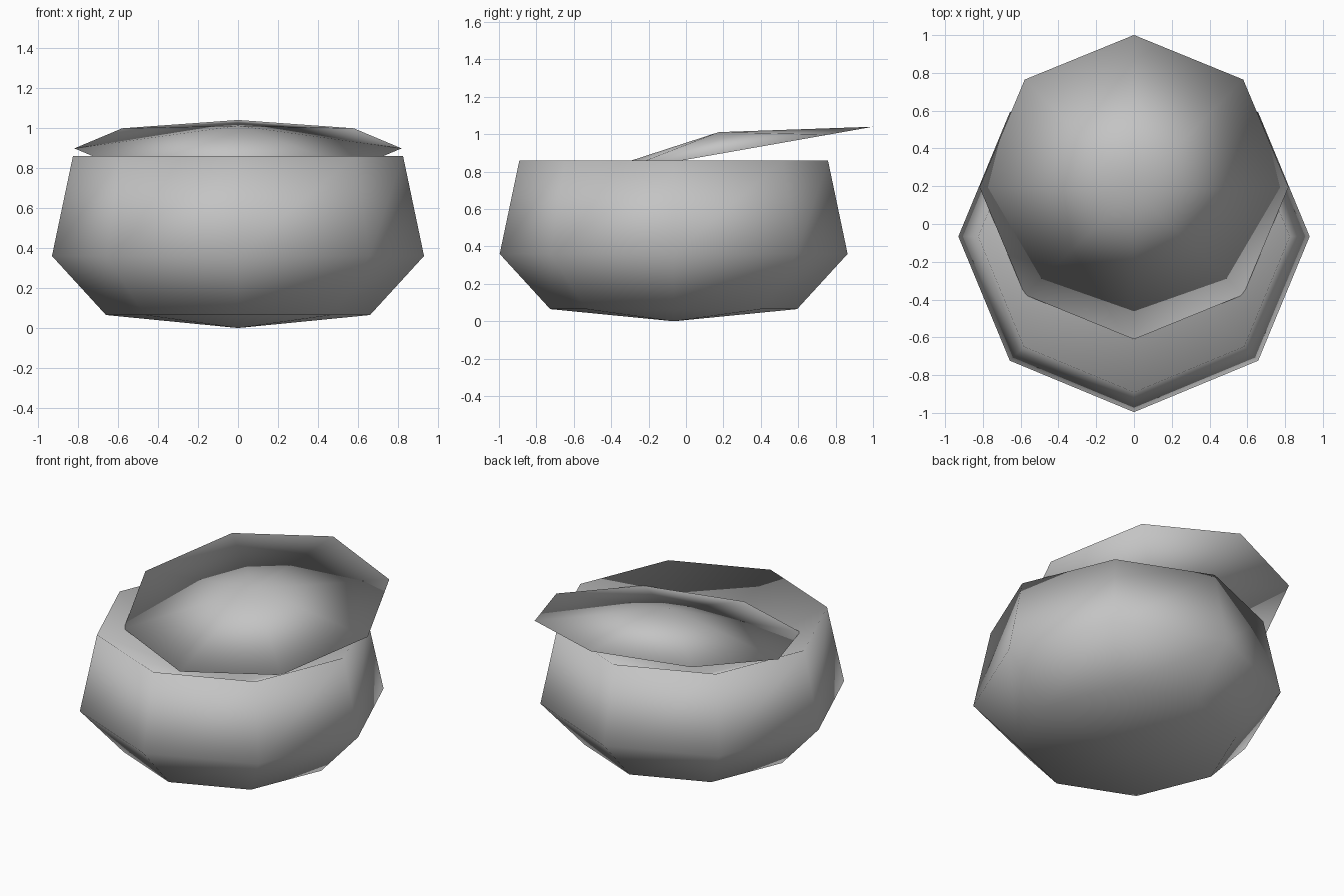
import bpy, bmesh, math
from mathutils import Matrix

SIDES = 8

cube = bpy.data.objects.get("Cube")
if cube:
    bpy.data.objects.remove(cube, do_unlink=True)

grey = bpy.data.materials.new("plain grey")
grey.use_nodes = True
colour = (0.55, 0.55, 0.55, 1)
grey.diffuse_color = colour
grey.node_tree.nodes["Principled BSDF"].inputs["Base Color"].default_value = colour


def lathe(name, profile, matrix):
    """Turn a (radius, height) profile into a smooth eight-sided solid."""
    bm = bmesh.new()
    rings = []
    for r, z in profile:
        if r == 0:
            rings.append([bm.verts.new((0, 0, z))] * SIDES)
        else:
            angles = [math.tau * i / SIDES for i in range(SIDES)]
            rings.append([bm.verts.new((r * math.cos(a), r * math.sin(a), z)) for a in angles])
    for low, high in zip(rings, rings[1:]):
        for i in range(SIDES):
            j = (i + 1) % SIDES
            corners = dict.fromkeys((low[i], low[j], high[j], high[i]))
            bm.faces.new(list(corners)).smooth = True
    bmesh.ops.recalc_face_normals(bm, faces=bm.faces)
    mesh = bpy.data.meshes.new(name)
    bm.to_mesh(mesh)
    bm.free()
    mesh.materials.append(grey)
    obj = bpy.data.objects.new(name, mesh)
    obj.matrix_world = matrix
    bpy.context.collection.objects.link(obj)
    return obj


# Round pot with a shallow pointed base and a sunken hollow
lathe("pot_body",
      [(0, 0), (0.66, 0.065), (0.93, 0.36), (0.825, 0.86), (0, 0.46)],
      Matrix.Translation((0, -0.066, 0)))

# Low conical lid, pushed back and tilted, its front edge dipping into the pot
lathe("tilted_lid",
      [(0, 0), (0.818, 0), (0, 0.115)],
      Matrix.Translation((0, 0.195, 0.898)) @ Matrix.Rotation(math.radians(10), 4, "X"))
